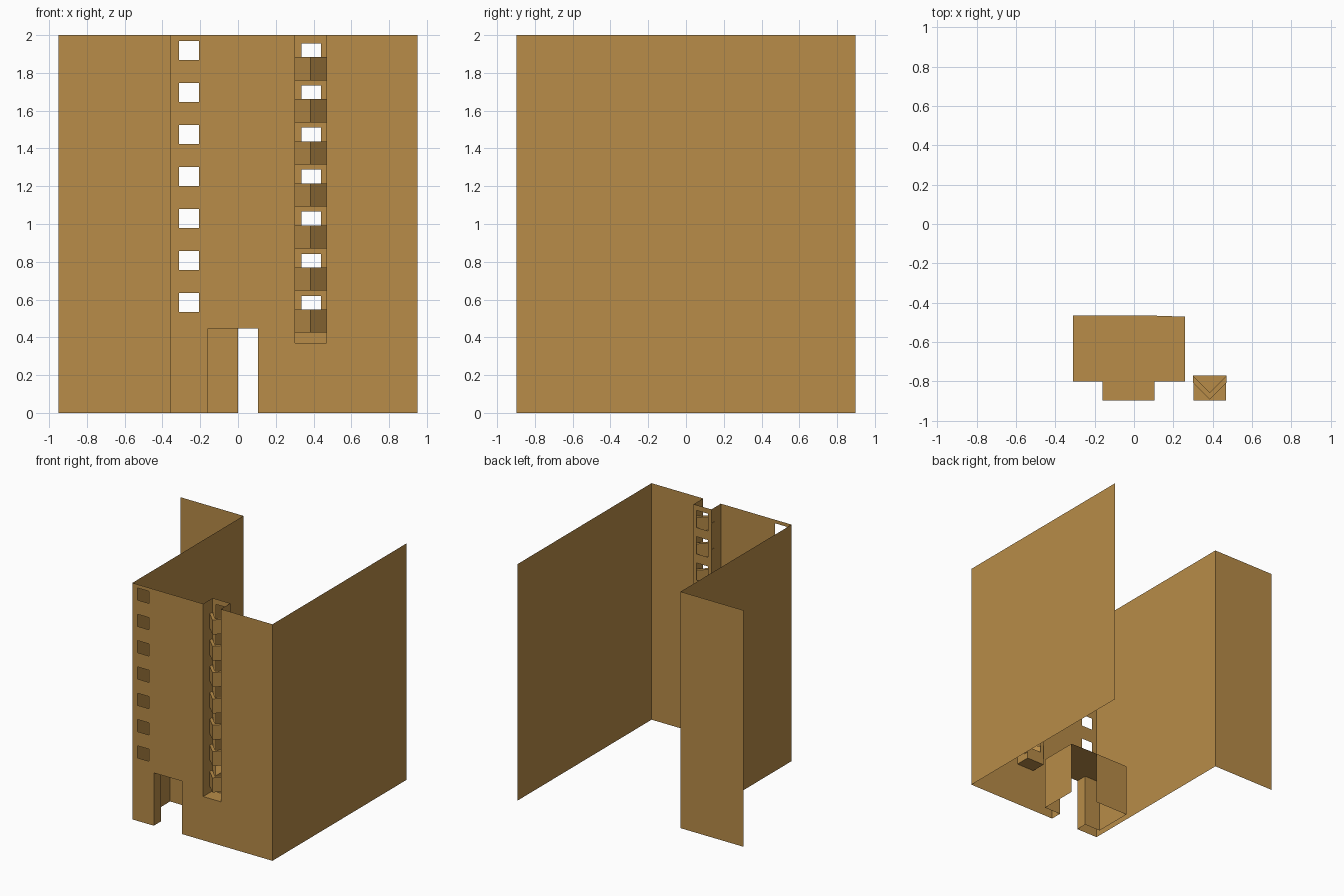
import bpy
import bmesh
from mathutils import Vector

cube = bpy.data.objects.get("Cube")
if cube:
    bpy.data.objects.remove(cube, do_unlink=True)

COLOR = (0.48, 0.262, 0.065, 1)
mat = bpy.data.materials.new("ochre")
mat.use_nodes = True
mat.diffuse_color = COLOR
mat.node_tree.nodes["Principled BSDF"].inputs["Base Color"].default_value = COLOR

FRONT, TOP = -0.897, 2.0
STOREY, FLOORS = 0.2225, 7


def finish(name, bm):
    mesh = bpy.data.meshes.new(name)
    bm.to_mesh(mesh)
    bm.free()
    mesh.materials.append(mat)
    obj = bpy.data.objects.new(name, mesh)
    bpy.context.collection.objects.link(obj)
    return obj


def wall(name, start, end, z0, z1, holes=()):
    """Upright sheet from start to end in plan, with rectangular holes (u0, u1, z0, z1)."""
    a, b = Vector((*start, 0)), Vector((*end, 0))
    length = (b - a).length
    direction = (b - a).normalized()
    us = sorted({0, length, *(u for h in holes for u in h[:2])})
    zs = sorted({z0, z1, *(z for h in holes for z in h[2:])})
    bm = bmesh.new()
    for u0, u1 in zip(us, us[1:]):
        for w0, w1 in zip(zs, zs[1:]):
            um, wm = (u0 + u1) / 2, (w0 + w1) / 2
            if any(h[0] < um < h[1] and h[2] < wm < h[3] for h in holes):
                continue
            corners = ((u0, w0), (u1, w0), (u1, w1), (u0, w1))
            bm.faces.new([bm.verts.new(a + direction * u + Vector((0, 0, w)))
                          for u, w in corners])
    bmesh.ops.remove_doubles(bm, verts=bm.verts, dist=0.0001)
    return finish(name, bm)


def sheet(name, outline, z):
    bm = bmesh.new()
    bm.faces.new([bm.verts.new((x, y, z)) for x, y in outline])
    return finish(name, bm)


# Outer walls
LEFT, RIGHT, WING_Y = -0.36, 0.95, 0.587
DOOR0, DOOR1, DOOR_TOP = -0.16, 0.105, 0.447
BAY0, BAY1, BAY_BACK, BAY_Z = 0.302, 0.468, -0.77, 0.37
holes = [(DOOR0 - LEFT, DOOR1 - LEFT, 0, DOOR_TOP),
         (BAY0 - LEFT, BAY1 - LEFT, BAY_Z, TOP)]
for i in range(FLOORS):
    z = 0.533 + i * STOREY
    holes.append((-0.312 - LEFT, -0.207 - LEFT, z, z + 0.102))
wall("front_wall", (LEFT, FRONT), (RIGHT, FRONT), 0, TOP, holes)
wall("left_side_wall", (RIGHT, FRONT), (RIGHT, -FRONT), 0, TOP)
wall("right_side_wall", (LEFT, WING_Y), (LEFT, FRONT), 0, TOP)
wall("wing_wall", (-RIGHT, WING_Y), (LEFT, WING_Y), 0, TOP)

# Entrance passage and lobby
L0, L1, LF, LB = -0.31, 0.26, -0.8, -0.465
path = [(0.0, LB), (L0, LB), (L0, LF), (DOOR0, LF), (DOOR0, FRONT)]
for i, (a, b) in enumerate(zip(path, path[1:])):
    wall(f"lobby_right_wall_{i}", a, b, 0, DOOR_TOP)
path = [(DOOR1, FRONT), (DOOR1, LF), (L1, LF), (L1, LB - 0.006)]
for i, (a, b) in enumerate(zip(path, path[1:])):
    wall(f"lobby_left_wall_{i}", a, b, 0, DOOR_TOP)
sheet("lobby_ceiling", [(L0, LF), (DOOR0, LF), (DOOR0, FRONT), (DOOR1, FRONT),
                        (DOOR1, LF), (L1, LF), (L1, LB - 0.006), (0.08, LB),
                        (L0, LB)], DOOR_TOP)

# Balcony recess
bay_holes = [(0.335 - BAY0, 0.44 - BAY0, 0.475 + i * STOREY, 0.62 + i * STOREY)
             for i in range(FLOORS)]
wall("recess_back", (BAY0, BAY_BACK), (BAY1, BAY_BACK), BAY_Z, TOP, bay_holes)
wall("recess_right_side", (BAY0, FRONT), (BAY0, BAY_BACK), BAY_Z, TOP)
wall("recess_left_side", (BAY1, BAY_BACK), (BAY1, FRONT), BAY_Z, TOP)
sheet("recess_floor", [(BAY0, FRONT), (BAY1, FRONT), (BAY1, BAY_BACK),
                       (BAY0, BAY_BACK)], BAY_Z)


# Pointed balconies: V-shaped parapet with a floor
def balcony(name, z):
    mid, x0, x1 = 0.385, 0.299, 0.471
    outer = [(x0, BAY_BACK), (x0, -0.807), (mid, -0.891), (x1, -0.807), (x1, BAY_BACK)]
    inner = [(x0 + 0.004, BAY_BACK), (x0 + 0.004, -0.775), (mid, -0.857),
             (x1 - 0.004, -0.775), (x1 - 0.004, BAY_BACK)]
    top = z + 0.123
    bm = bmesh.new()
    rings = [[bm.verts.new((x, y, h)) for x, y in line]
             for line, h in ((outer, z), (outer, top), (inner, top), (inner, z + 0.01))]
    for low, high in zip(rings, rings[1:]):
        for i in range(len(low) - 1):
            bm.faces.new((low[i], low[i + 1], high[i + 1], high[i]))
    bm.faces.new(rings[0][::-1])
    bm.faces.new(rings[-1])
    return finish(name, bm)


for i in range(FLOORS):
    balcony(f"balcony_{i + 1}", 0.425 + i * STOREY)
